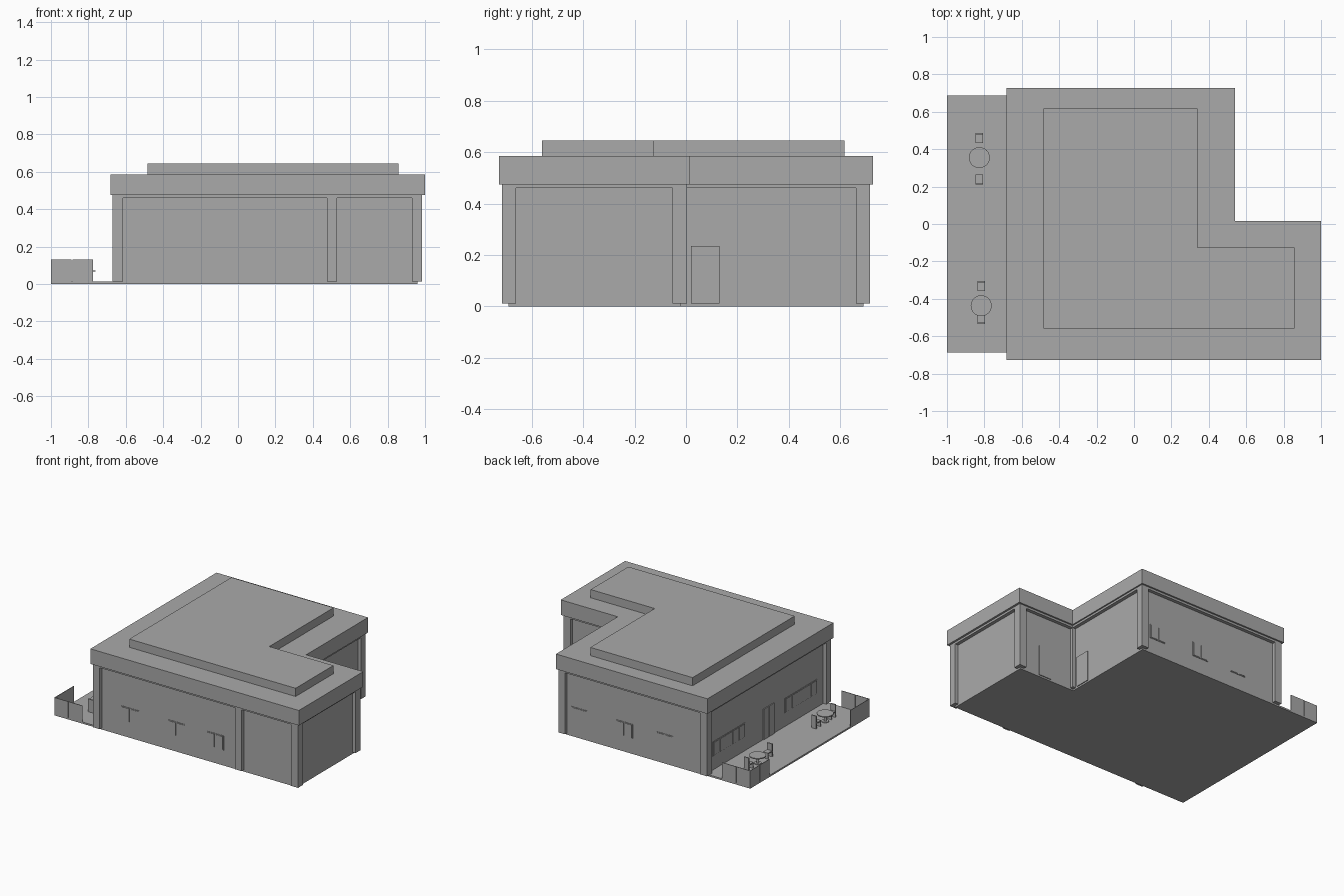
import bpy, bmesh, math

if "Cube" in bpy.data.objects:
    bpy.data.objects.remove(bpy.data.objects["Cube"])

grey = bpy.data.materials.new("plain grey")
grey.diffuse_color = (0.4, 0.4, 0.4, 1)
grey.use_nodes = True
grey.node_tree.nodes["Principled BSDF"].inputs["Base Color"].default_value = grey.diffuse_color


def finish(name, bm):
    bmesh.ops.recalc_face_normals(bm, faces=bm.faces)
    mesh = bpy.data.meshes.new(name)
    bm.to_mesh(mesh)
    bm.free()
    mesh.materials.append(grey)
    ob = bpy.data.objects.new(name, mesh)
    bpy.context.collection.objects.link(ob)
    return ob


def prism(name, outline, z0, z1):
    """Extrude a flat outline from z0 up to z1."""
    bm = bmesh.new()
    face = bm.faces.new([bm.verts.new((x, y, z0)) for x, y in outline])
    top = bmesh.ops.extrude_face_region(bm, geom=[face])["geom"]
    for v in top:
        if isinstance(v, bmesh.types.BMVert):
            v.co.z = z1
    return finish(name, bm)


def box(name, x0, x1, y0, y1, z0, z1):
    return prism(name, [(x0, y0), (x1, y0), (x1, y1), (x0, y1)], z0, z1)


def ell(name, x0, x1, y0, y1, nx, ny, z0, z1):
    """L-shaped slab with its back right corner (beyond nx, ny) missing."""
    return prism(name, [(x0, y0), (x1, y0), (x1, ny), (nx, ny), (nx, y1), (x0, y1)], z0, z1)


def disc(name, x, y, r, z0, z1, n=24):
    pts = [(x + r * math.cos(2 * math.pi * i / n), y + r * math.sin(2 * math.pi * i / n))
           for i in range(n)]
    return prism(name, pts, z0, z1)


def plate(name, axis, wall, sign, a0, a1, z0, z1, t=0.006):
    """Thin plate on a wall facing along x or y."""
    d0, d1 = sorted((wall - sign * 0.002, wall + sign * t))
    if axis == "x":
        box(name, d0, d1, a0, a1, z0, z1)
    else:
        box(name, a0, a1, d0, d1, z0, z1)


def window(name, axis, wall, sign, centre, width, panes):
    """Thin frame plate with raised panes."""
    z0, z1 = 0.113, 0.217
    plate(name + "_frame", axis, wall, sign, centre - width / 2, centre + width / 2, z0, z1, 0.003)
    step = width / panes
    for i in range(panes):
        a = centre - width / 2 + i * step
        plate(name + "_pane", axis, wall, sign, a + 0.006, a + step - 0.006, z0 + 0.005, z1 - 0.005)


# Ground slabs, walls and roof
box("patio_floor", -1.0, -0.64, -0.688, 0.688, 0, 0.012)
ell("walls", -0.645, 0.96, -0.69, 0.69, 0.505, -0.022, 0, 0.475)
ell("top_beam", -0.67, 0.985, -0.715, 0.715, 0.53, 0.003, 0.46, 0.476)
ell("roof_fascia", -0.682, 1.0, -0.727, 0.727, 0.54, 0.015, 0.475, 0.585)
ell("upper_roof", -0.485, 0.857, -0.56, 0.617, 0.34, -0.125, 0.584, 0.645)

# Square columns at the corners
c = 0.055
for x, y in [(-0.67, -0.715), (-0.67, 0.66), (0.475, 0.66), (0.475, -0.715),
             (0.93, -0.715), (0.93, -0.052), (0.475, -0.052)]:
    box("column", x, x + c, y, y + c, 0.012, 0.462)

# Front and back windows
for x in (-0.385, -0.01, 0.30):
    window("front_window", "y", -0.69, -1, x, 0.14, 2)
for x in (-0.315, 0.01, 0.375):
    window("back_window", "y", 0.69, 1, x, 0.13, 2)

# Patio side windows and double door
for y in (0.43, -0.40):
    window("patio_window", "x", -0.645, -1, y, 0.37, 5)
for y in (-0.09, -0.028):
    plate("patio_door", "x", -0.645, -1, y, y + 0.06, 0.012, 0.235)

# Doors in the notch
plate("wing_door", "y", -0.022, 1, 0.70, 0.80, 0.012, 0.235)
plate("rear_door", "x", 0.505, 1, 0.02, 0.13, 0.012, 0.235)

# Low fence panels around both patio corners
for s in (-1, 1):
    for i in range(2):
        x = -1 + i * 0.115
        y = s * 0.686
        box("fence_panel", x, x + 0.111, y - 0.002, y + 0.002, 0.008, 0.13)
        a, b = sorted((s * (0.688 - i * 0.113), s * (0.688 - i * 0.113 - 0.109)))
        box("fence_side_panel", -1, -0.996, a, b, 0.008, 0.13)


def chair(x, y, s):
    """Chair whose back is on the s side along y."""
    def part(name, a, b, z0, z1):
        lo, hi = sorted((y + s * a, y + s * b))
        box(name, x - 0.02, x + 0.02, lo, hi, z0, z1)
    part("chair_back", 0.019, 0.027, 0.012, 0.105)
    part("chair_seat", -0.027, 0.02, 0.048, 0.056)
    part("chair_front", -0.027, -0.021, 0.012, 0.05)


# Round tables with two chairs each
for x, y, near, far in [(-0.827, 0.355, 0.237, 0.46), (-0.817, -0.437, -0.507, -0.332)]:
    disc("table_top", x, y, 0.056, 0.066, 0.073)
    disc("table_leg", x, y, 0.009, 0.012, 0.067, 12)
    disc("table_foot", x, y, 0.025, 0.012, 0.017, 16)
    chair(x, near, -1)
    chair(x, far, 1)
